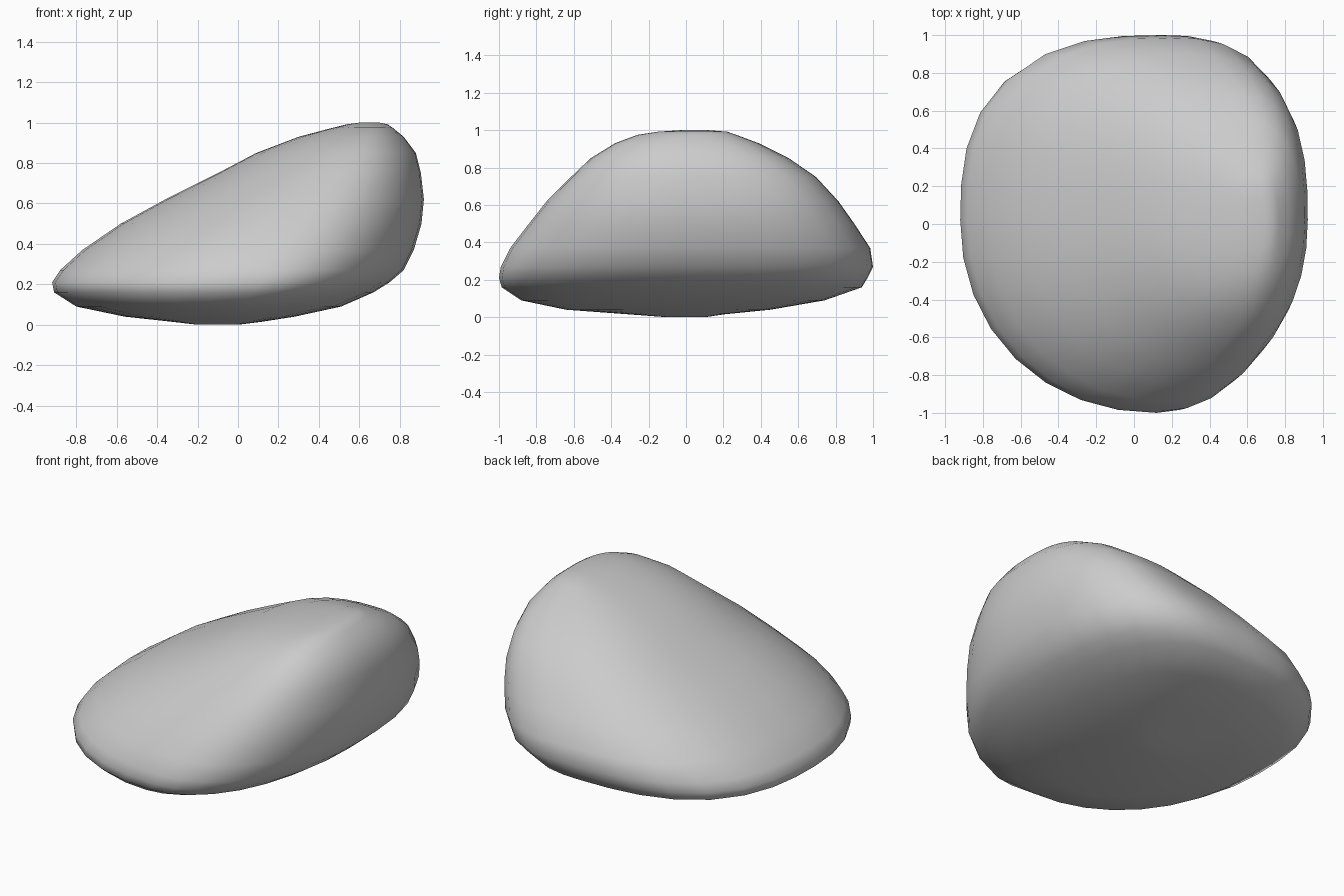
import bpy, bmesh, math

if "Cube" in bpy.data.objects:
    bpy.data.objects.remove(bpy.data.objects["Cube"])

# Horizontal slices of the stone: z, left x, right x, widest x, front y, back y
SLICES = [
    (0.000, -0.20, 0.00, -0.10, -0.10, 0.10),
    (0.015, -0.33, 0.12, -0.10, -0.30, 0.20),
    (0.040, -0.56, 0.28, -0.08, -0.64, 0.45),
    (0.090, -0.80, 0.51, -0.02, -0.88, 0.74),
    (0.160, -0.91, 0.67, 0.08, -0.985, 0.94),
    (0.210, -0.92, 0.75, 0.12, -1.00, 0.97),
    (0.270, -0.88, 0.82, 0.15, -0.99, 1.00),
    (0.370, -0.77, 0.87, 0.20, -0.94, 0.985),
    (0.500, -0.58, 0.908, 0.30, -0.84, 0.90),
    (0.620, -0.36, 0.92, 0.40, -0.745, 0.815),
    (0.750, -0.10, 0.905, 0.50, -0.615, 0.695),
    (0.850, 0.09, 0.88, 0.56, -0.51, 0.55),
    (0.930, 0.30, 0.82, 0.60, -0.38, 0.39),
    (0.975, 0.47, 0.765, 0.64, -0.26, 0.27),
    (0.992, 0.54, 0.74, 0.645, -0.15, 0.22),
    (1.000, 0.60, 0.70, 0.65, -0.03, 0.12),
]
SEGMENTS = 32
MID_Y = 0.02


def outline_point(angle, xl, xr, xc, yf, yb):
    """Lopsided superellipse: the back corners are squarer than the front."""
    c, s = math.cos(angle), math.sin(angle)
    n = 2.7 if s > 0 else 2.1
    r = (abs(c) ** n + abs(s) ** n) ** (-1 / n)
    x = xc + c * r * ((xr - xc) if c > 0 else (xc - xl))
    y = MID_Y + s * r * ((yb - MID_Y) if s > 0 else (MID_Y - yf))
    return x, y


# Stone: slices lofted into one closed skin
bm = bmesh.new()
rings = []
for z, *dims in SLICES:
    ring = []
    for i in range(SEGMENTS):
        x, y = outline_point(2 * math.pi * i / SEGMENTS, *dims)
        ring.append(bm.verts.new((x, y, z)))
    rings.append(ring)
for low, high in zip(rings, rings[1:]):
    for i in range(SEGMENTS):
        j = (i + 1) % SEGMENTS
        bm.faces.new((low[i], low[j], high[j], high[i]))
bm.faces.new(rings[0][::-1])
bm.faces.new(rings[-1])
bmesh.ops.recalc_face_normals(bm, faces=bm.faces[:])
for face in bm.faces:
    face.smooth = True

mesh = bpy.data.meshes.new("stone")
bm.to_mesh(mesh)
bm.free()
stone = bpy.data.objects.new("stone", mesh)
bpy.context.collection.objects.link(stone)
